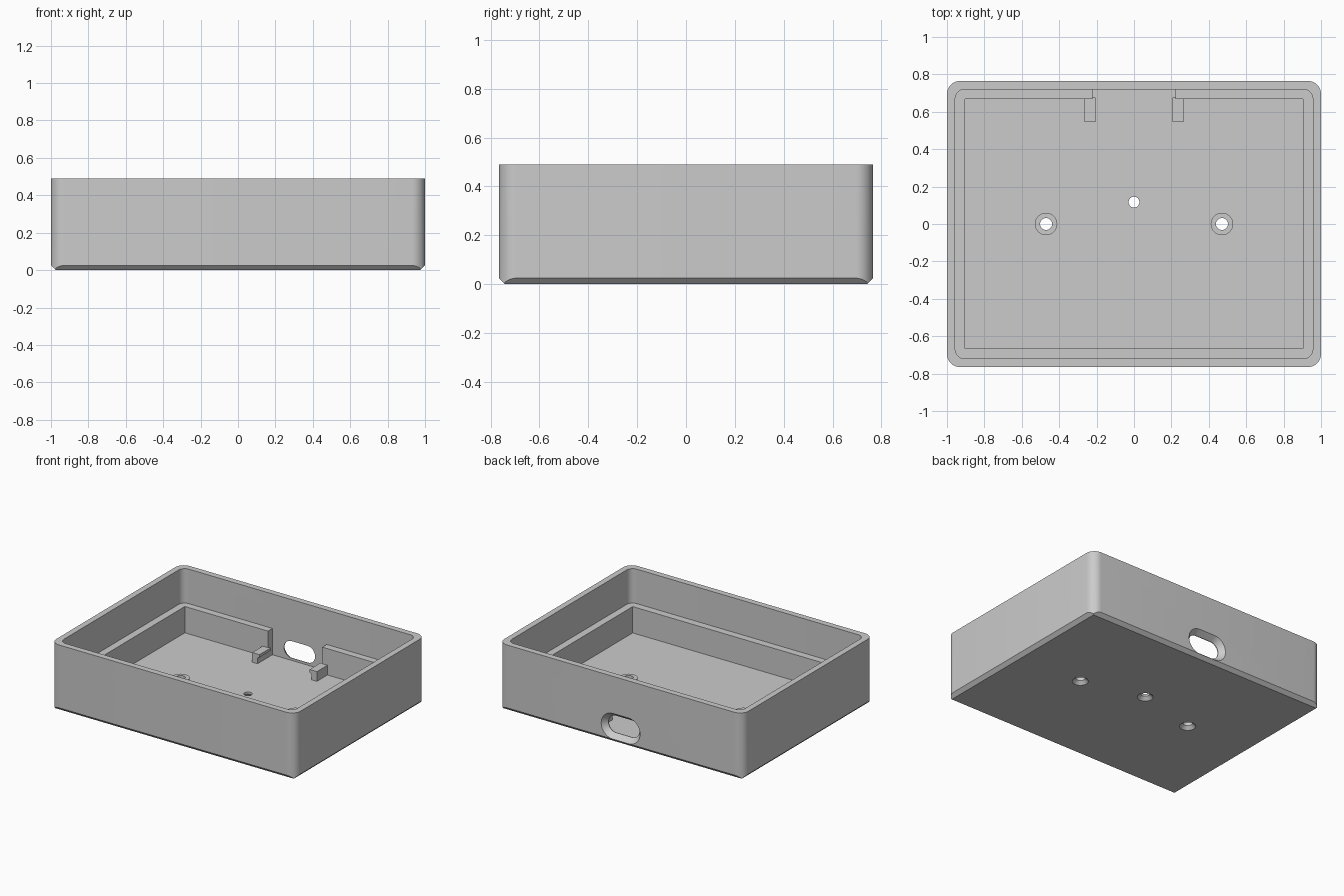
import bpy, bmesh, math

if "Cube" in bpy.data.objects:
    bpy.data.objects.remove(bpy.data.objects["Cube"])

HX, HY, H = 1.0, 0.765, 0.49     # half sizes and height
FLOOR, LEDGE, GAP = 0.04, 0.235, 0.222

grey = bpy.data.materials.new("light grey plastic")
grey.use_nodes = True
colour = (0.6, 0.6, 0.6, 1)
grey.diffuse_color = colour
grey.node_tree.nodes["Principled BSDF"].inputs["Base Color"].default_value = colour


def loft(name, rings):
    """Closed solid through rings of equal point count."""
    bm = bmesh.new()
    loops = [[bm.verts.new(p) for p in ring] for ring in rings]
    n = len(loops[0])
    for a, b in zip(loops, loops[1:]):
        for i in range(n):
            j = (i + 1) % n
            bm.faces.new((a[i], a[j], b[j], b[i]))
    bm.faces.new(loops[0][::-1])
    bm.faces.new(loops[-1])
    bmesh.ops.recalc_face_normals(bm, faces=bm.faces)
    mesh = bpy.data.meshes.new(name)
    bm.to_mesh(mesh)
    bm.free()
    mesh.materials.append(grey)
    obj = bpy.data.objects.new(name, mesh)
    bpy.context.collection.objects.link(obj)
    return obj


def rounded(hx, hy, r, steps=10):
    """Outline of a rectangle with round corners."""
    pts = []
    for k, (sx, sy) in enumerate(((1, 1), (-1, 1), (-1, -1), (1, -1))):
        for i in range(steps + 1):
            a = math.pi / 2 * (k + i / steps)
            pts.append((sx * (hx - r) + r * math.cos(a), sy * (hy - r) + r * math.sin(a)))
    return pts


def prism(name, outline, z0, z1):
    return loft(name, [[(x, y, z) for x, y in outline] for z in (z0, z1)])


def rect(x0, x1, y0, y1):
    return [(x0, y0), (x1, y0), (x1, y1), (x0, y1)]


def turned(name, x, y, profile, n=32):
    """Solid of revolution from (radius, z) pairs."""
    return loft(name, [[(x + r * math.cos(math.tau * i / n), y + r * math.sin(math.tau * i / n), z)
                        for i in range(n)] for r, z in profile])


def combine(obj, tool, operation="DIFFERENCE"):
    tool.hide_render = True
    mod = obj.modifiers.new("combine", "BOOLEAN")
    mod.operation, mod.solver, mod.object = operation, "EXACT", tool
    deps = bpy.context.evaluated_depsgraph_get()
    mesh = bpy.data.meshes.new_from_object(obj.evaluated_get(deps))
    obj.modifiers.clear()
    obj.data = mesh
    bpy.data.objects.remove(tool)


# Outer shell: round-cornered block with a bevelled base
tray = prism("tray", rounded(HX, HY, 0.07), 0, H)
b = 0.025
blank = loft("bevel_blank", [
    [(x, y, z) for x, y in rect(-HX - e, HX + e, -HY - e, HY + e)]
    for z, e in ((-b, -2 * b), (2 * b, b), (H + b, b))])
combine(tray, blank, "INTERSECT")

# Upper cavity, lower cavity and the gap in the rear ledge
combine(tray, prism("upper_cavity", rounded(0.956, 0.72, 0.05), LEDGE, H + 0.1))
combine(tray, prism("lower_cavity", rect(-0.903, 0.903, -0.666, 0.668), FLOOR, LEDGE + 0.1))
combine(tray, prism("ledge_gap", rect(-GAP, GAP, 0.5, 0.72), FLOOR, LEDGE + 0.1))

# Flared cable slot through the back wall
combine(tray, loft("slot_cutter", [
    [(x, y, z + 0.12) for x, z in rounded(0.127 + e, 0.063 + e, 0.0625 + e)]
    for y, e in ((0.69, 0), (0.725, 0), (0.775, 0.04))]))

# Screw bosses joined to the floor
for s in (-1, 1):
    combine(tray, turned("boss", s * 0.47, 0, ((0.06, FLOOR - 0.02), (0.06, 0.08))), "UNION")

# Countersunk screw holes
for x, y, r in ((-0.47, 0, 0.032), (0.47, 0, 0.032), (0, 0.117, 0.029)):
    combine(tray, turned("hole", x, y, ((0.064, -0.01), (r, 0.024), (r, 0.2))))

# Hooked clips beside the slot
for side, s in (("left", 1), ("right", -1)):
    hook = ((0.265, FLOOR - 0.01), (GAP, FLOOR - 0.01), (GAP, 0.08),
            (0.205, 0.092), (0.205, 0.112), (0.265, 0.112))
    loft(side + "_clip", [[(s * x, y, z) for x, z in hook] for y in (0.545, 0.675)])

bpy.ops.object.select_all(action="DESELECT")
tray.select_set(True)
bpy.context.view_layer.objects.active = tray
bpy.ops.object.shade_smooth_by_angle(angle=math.radians(25))
